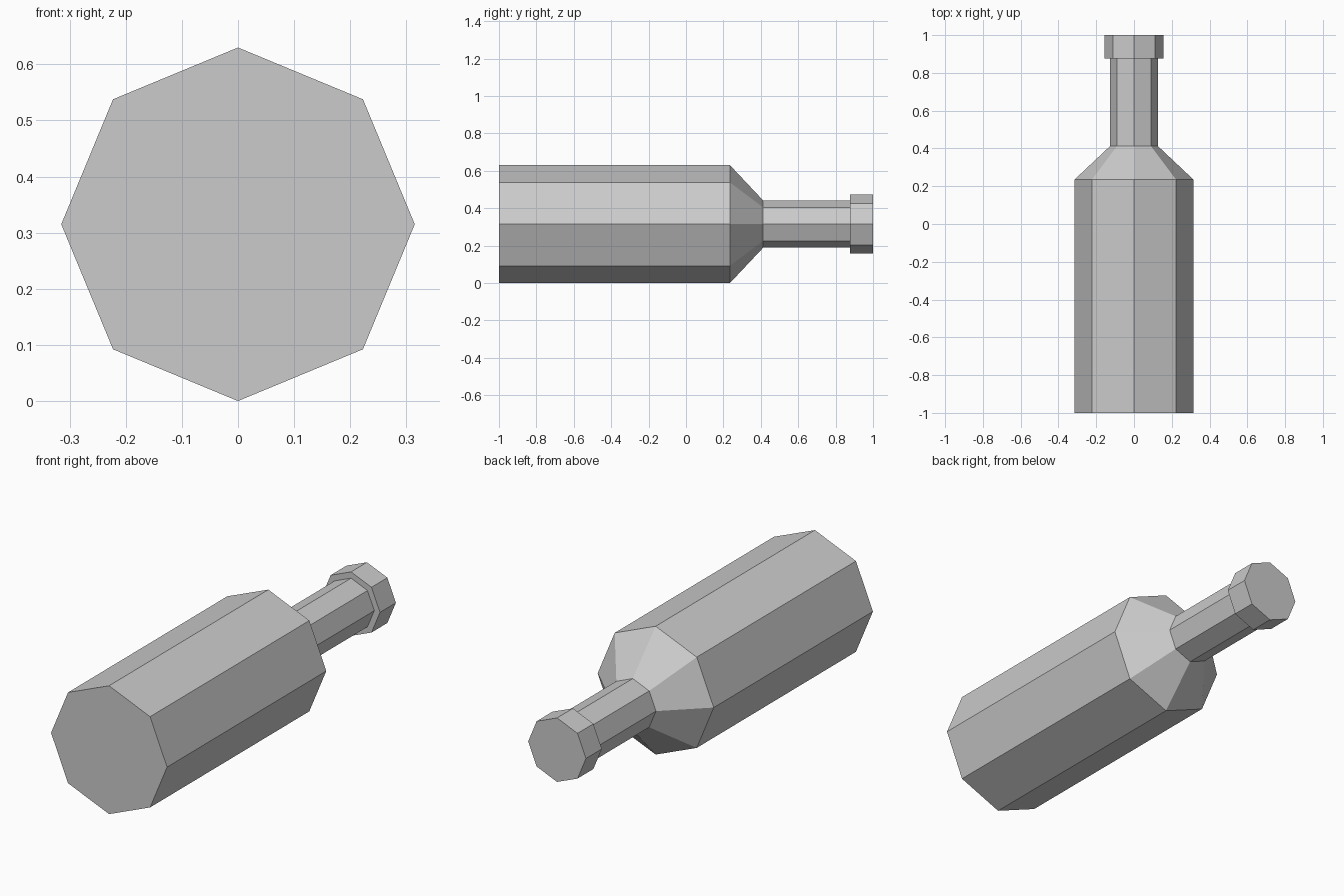
import bpy, bmesh, math

cube = bpy.data.objects.get("Cube")
if cube:
    bpy.data.objects.remove(cube, do_unlink=True)

SIDES = 8
CENTRE_Z = 0.315

# Single plain grey material
grey = bpy.data.materials.new("light_grey")
grey.use_nodes = True
colour = (0.6, 0.6, 0.6, 1.0)
grey.diffuse_color = colour
grey.node_tree.nodes["Principled BSDF"].inputs["Base Color"].default_value = colour

# Bottle outline as (radius, y), from the base to the mouth
profile = [
    (0.315, -1.0),    # base
    (0.315, 0.235),   # top of body
    (0.126, 0.413),   # top of shoulder
    (0.126, 0.877),   # top of neck
    (0.157, 0.877),   # underside of lip
    (0.157, 1.0),     # mouth
]

# Octagonal rings around the y axis, bridged and capped
bm = bmesh.new()
rings = []
for radius, y in profile:
    angles = [2 * math.pi * i / SIDES for i in range(SIDES)]
    rings.append([bm.verts.new((radius * math.cos(a), y, CENTRE_Z + radius * math.sin(a)))
                  for a in angles])
for lower, upper in zip(rings, rings[1:]):
    for i in range(SIDES):
        j = (i + 1) % SIDES
        bm.faces.new((lower[i], lower[j], upper[j], upper[i]))
bm.faces.new(rings[0])
bm.faces.new(rings[-1])
bmesh.ops.recalc_face_normals(bm, faces=bm.faces[:])

mesh = bpy.data.meshes.new("bottle")
bm.to_mesh(mesh)
bm.free()
mesh.materials.append(grey)
bottle = bpy.data.objects.new("bottle", mesh)
bpy.context.collection.objects.link(bottle)
